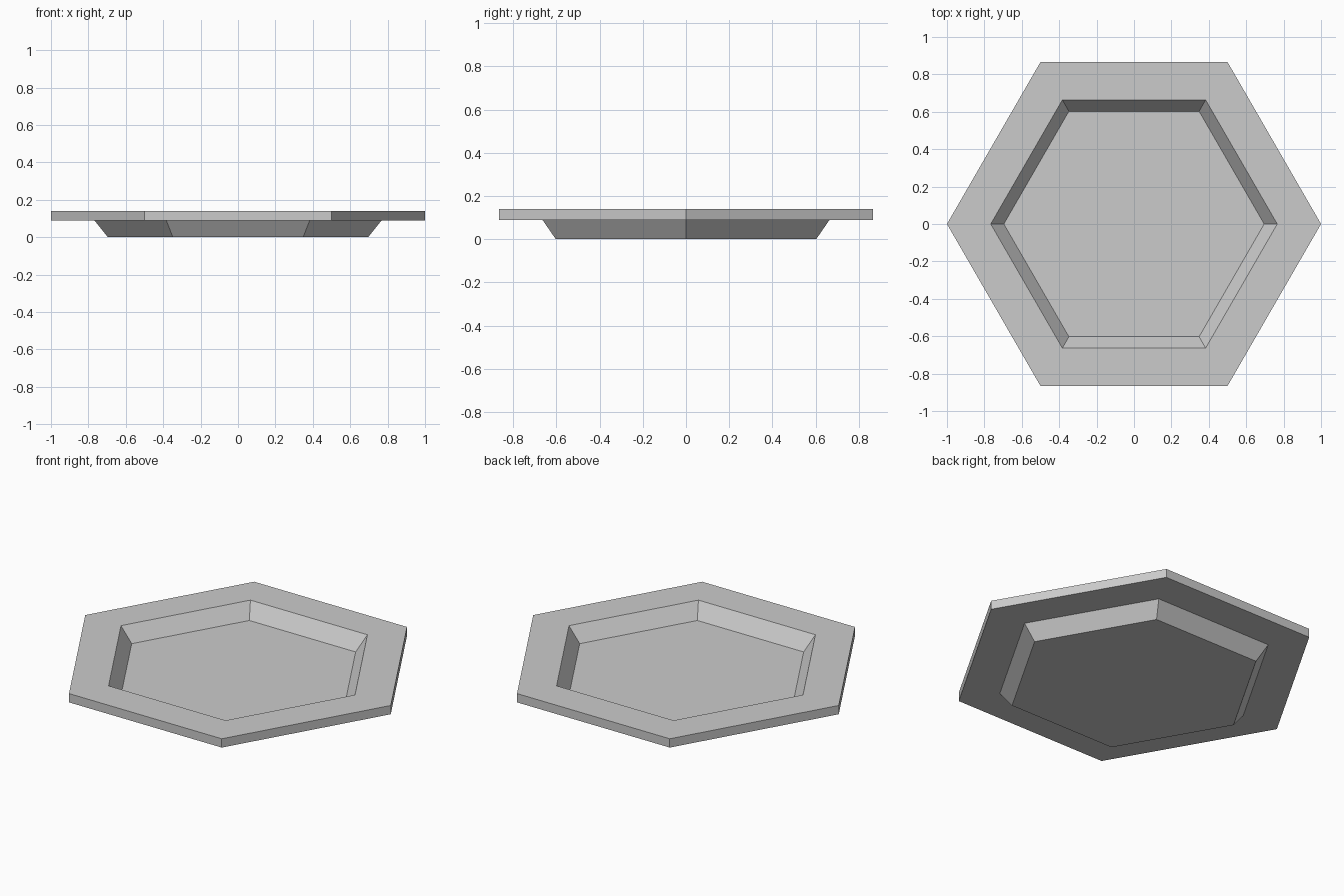
import bpy
import bmesh
from math import cos, sin, tau

cube = bpy.data.objects.get("Cube")
if cube:
    bpy.data.objects.remove(cube, do_unlink=True)

SIDES = 6
HEIGHT = 0.14
THICKNESS = 0.052
RIM_RADIUS = 1.0
OPENING_RADIUS = 0.766
FLOOR_RADIUS = 0.696


def make_material(name, color):
    mat = bpy.data.materials.new(name)
    mat.use_nodes = True
    mat.diffuse_color = color
    mat.node_tree.nodes["Principled BSDF"].inputs["Base Color"].default_value = color
    return mat


def lathe(name, profile, material):
    """Sweep (radius, height) points around z and cap both ends."""
    bm = bmesh.new()
    angles = [tau * i / SIDES for i in range(SIDES)]
    rings = [[bm.verts.new((r * cos(a), r * sin(a), z)) for a in angles]
             for r, z in profile]
    for low, high in zip(rings, rings[1:]):
        for i in range(SIDES):
            j = (i + 1) % SIDES
            bm.faces.new((low[i], low[j], high[j], high[i]))
    bm.faces.new(rings[0][::-1])
    bm.faces.new(rings[-1])
    bmesh.ops.recalc_face_normals(bm, faces=bm.faces[:])
    mesh = bpy.data.meshes.new(name)
    bm.to_mesh(mesh)
    bm.free()
    mesh.materials.append(material)
    obj = bpy.data.objects.new(name, mesh)
    bpy.context.collection.objects.link(obj)
    return obj


# Hexagonal tray: underside, flat rim, then sloped walls down to the floor
rim_bottom = HEIGHT - THICKNESS
tray_profile = [
    (FLOOR_RADIUS, 0),
    (OPENING_RADIUS, rim_bottom),
    (RIM_RADIUS, rim_bottom),
    (RIM_RADIUS, HEIGHT),
    (OPENING_RADIUS, HEIGHT),
    (FLOOR_RADIUS, THICKNESS),
]
lathe("hexagonal_tray", tray_profile, make_material("light grey", (0.6, 0.6, 0.6, 1)))
